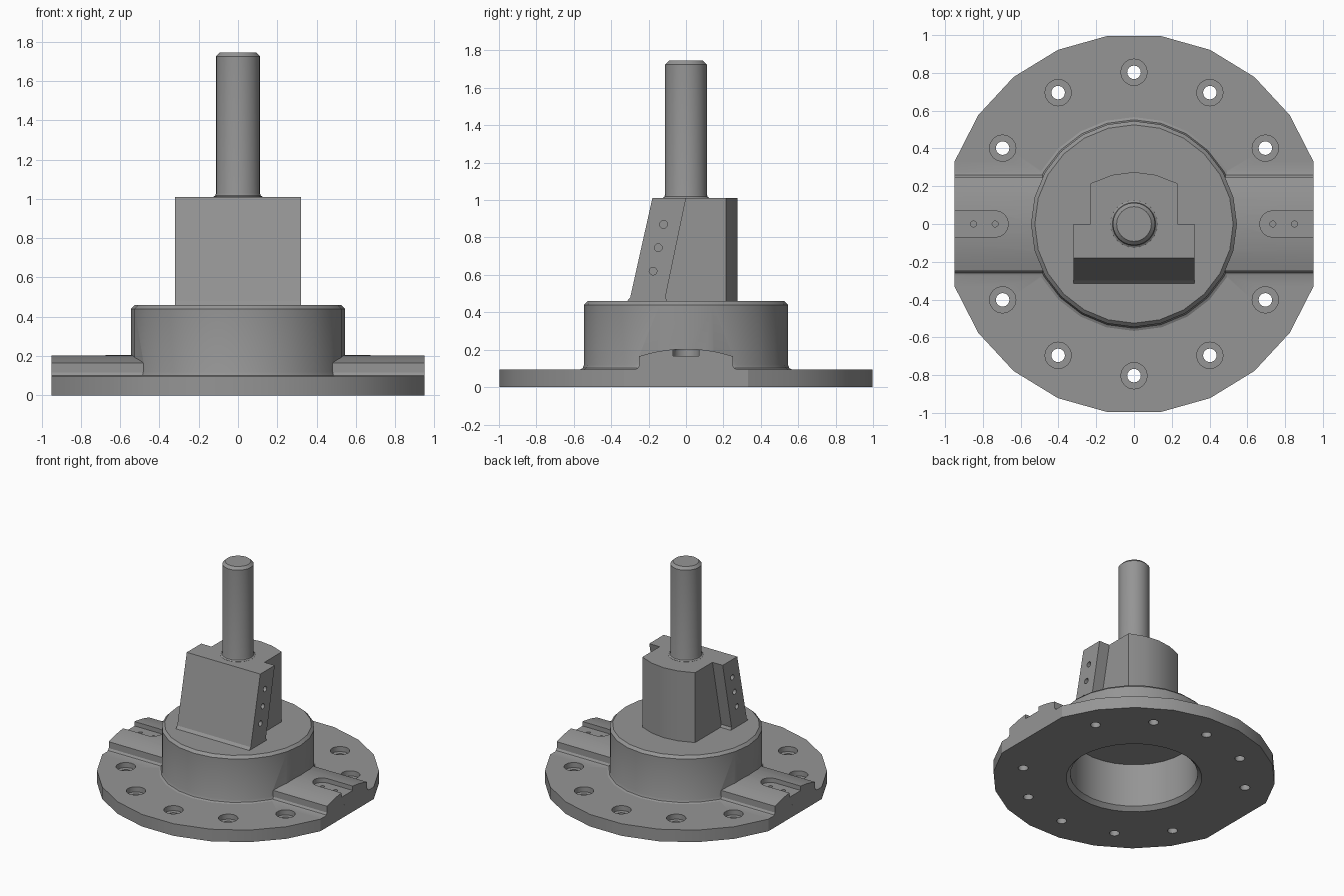
import bpy
import bmesh
from math import sin, cos, pi, radians
from mathutils import Matrix, Vector

default = bpy.data.objects.get("Cube")
if default:
    bpy.data.objects.remove(default, do_unlink=True)

# One plain grey metal
GREY = (0.3, 0.3, 0.3, 1)
metal = bpy.data.materials.new("grey metal")
metal.use_nodes = True
metal.diffuse_color = GREY
metal.node_tree.nodes["Principled BSDF"].inputs["Base Color"].default_value = GREY


def finish(name, bm):
    bmesh.ops.recalc_face_normals(bm, faces=bm.faces)
    mesh = bpy.data.meshes.new(name)
    bm.to_mesh(mesh)
    bm.free()
    mesh.materials.append(metal)
    obj = bpy.data.objects.new(name, mesh)
    bpy.context.collection.objects.link(obj)
    return obj


def prism(name, points, axis, low, high):
    """Extrude an outline along x (points are y, z) or z (points are x, y)."""
    bm = bmesh.new()
    verts = [bm.verts.new((low, a, b) if axis == "x" else (a, b, low)) for a, b in points]
    face = bm.faces.new(verts)
    moved = bmesh.ops.extrude_face_region(bm, geom=[face])["geom"]
    shift = Vector((high - low, 0, 0)) if axis == "x" else Vector((0, 0, high - low))
    bmesh.ops.translate(bm, vec=shift, verts=[g for g in moved if isinstance(g, bmesh.types.BMVert)])
    return finish(name, bm)


def lathe(name, profile, segments, place=Matrix()):
    """Turn a (radius, height) profile, starting and ending on the axis, about z."""
    bm = bmesh.new()
    verts = [bm.verts.new((r, 0, z)) for r, z in profile]
    edges = [bm.edges.new(pair) for pair in zip(verts, verts[1:])]
    bmesh.ops.spin(bm, geom=verts + edges, cent=(0, 0, 0), axis=(0, 0, 1),
                   angle=2 * pi, steps=segments, use_duplicate=False)
    bmesh.ops.remove_doubles(bm, verts=bm.verts, dist=0.0005)
    bmesh.ops.transform(bm, matrix=place, verts=bm.verts)
    return finish(name, bm)


def combine(target, tool, operation):
    mod = target.modifiers.new(operation, "BOOLEAN")
    mod.operation = operation
    mod.solver = "EXACT"
    mod.object = tool
    bpy.context.view_layer.objects.active = target
    bpy.ops.object.modifier_apply(modifier=mod.name)
    bpy.data.objects.remove(tool, do_unlink=True)


def smooth(obj):
    bpy.ops.object.select_all(action="DESELECT")
    obj.select_set(True)
    bpy.context.view_layer.objects.active = obj
    bpy.ops.object.shade_smooth_by_angle(angle=radians(25))


def pin(radius, length, place):
    return lathe("drill", [(0, -length), (radius, -length), (radius, length), (0, length)], 12, place)


# Round flange with two flats on its sides
arc = [radians(19.2 + 141.6 * i / 9) for i in range(10)]
outline = [(1.006 * cos(a), 1.006 * sin(a)) for a in arc]
outline += [(-x, -y) for x, y in outline]
base = prism("base_flange", outline, "z", 0, 0.095)

# Crowned rib running across the flange
half = [(0.28, 0.05), (0.28, 0.093), (0.26, 0.1), (0.25, 0.115), (0.25, 0.165)]
crown = [(0.25 - 0.05 * i, 0.205 - 0.04 * (1 - 0.2 * i) ** 2) for i in range(1, 6)]
side = half + crown
rib = prism("rib", side + [(-y, z) for y, z in reversed(side[:-1])], "x", -0.95, 0.95)
combine(base, rib, "UNION")

# Hub with a fillet at the foot and a chamfer at the top
hub = lathe("hub", [(0, 0.05), (0.57, 0.05), (0.57, 0.093), (0.552, 0.102), (0.545, 0.12),
                    (0.545, 0.44), (0.525, 0.46), (0, 0.46)], 24)
combine(base, hub, "UNION")

# Blind bore from below
bore = lathe("bore", [(0, -0.01), (0.495, -0.01), (0.455, 0.03), (0.455, 0.37), (0, 0.37)], 32)
combine(base, bore, "DIFFERENCE")

# Counterbored bolt holes, left out where the rib passes
for i in range(12):
    if i % 6:
        a = i * pi / 6
        bolt = lathe("bolt_hole", [(0, -0.05), (0.036, -0.05), (0.036, 0.055), (0.07, 0.055),
                                   (0.07, 0.15), (0, 0.15)], 16,
                     Matrix.Translation((0.803 * cos(a), 0.803 * sin(a), 0)))
        combine(base, bolt, "DIFFERENCE")

# Open-ended slots in the rib, each with two pin holes
for s in (1, -1):
    end = [(s * (0.735 - 0.07 * cos(a)), 0.07 * sin(a))
           for a in (radians(-90 + 22.5 * i) for i in range(9))]
    slot = prism("slot", end + [(s * 1.1, 0.07), (s * 1.1, -0.07)], "z", 0.167, 0.3)
    combine(base, slot, "DIFFERENCE")
    for x in (0.735, 0.85):
        combine(base, pin(0.016, 0.04, Matrix.Translation((s * x, 0, 0.167))), "DIFFERENCE")
smooth(base)

# Upright block with a rounded back
back = [(0.23 - 0.115 * i, 0.275 - 0.06 * (1 - 0.5 * i) ** 2) for i in range(5)]
block = prism("upright_block", [(-0.23, -0.15), (0.23, -0.15)] + back, "z", 0.44, 1.01)

# Wider leaning front plate with side holes
plate = prism("leaning_plate", [(-0.315, 0.44), (-0.315, 0.46), (-0.298, 0.48), (-0.18, 1.01),
                                (0, 1.01), (-0.11, 0.48), (-0.1, 0.46), (-0.1, 0.44)],
              "x", -0.32, 0.32)
combine(block, plate, "UNION")
for s in (1, -1):
    for i in range(3):
        place = Matrix.Translation((s * 0.32, -0.12 - 0.028 * i, 0.87 - 0.125 * i))
        combine(block, pin(0.021, 0.05, place @ Matrix.Rotation(pi / 2, 4, "Y")), "DIFFERENCE")
smooth(block)

# Shaft with a filleted foot and a chamfered tip
shaft = lathe("shaft", [(0, 1.0), (0.125, 1.0), (0.125, 1.011), (0.115, 1.018), (0.112, 1.03),
                        (0.112, 1.725), (0.092, 1.745), (0, 1.745)], 24)
smooth(shaft)
